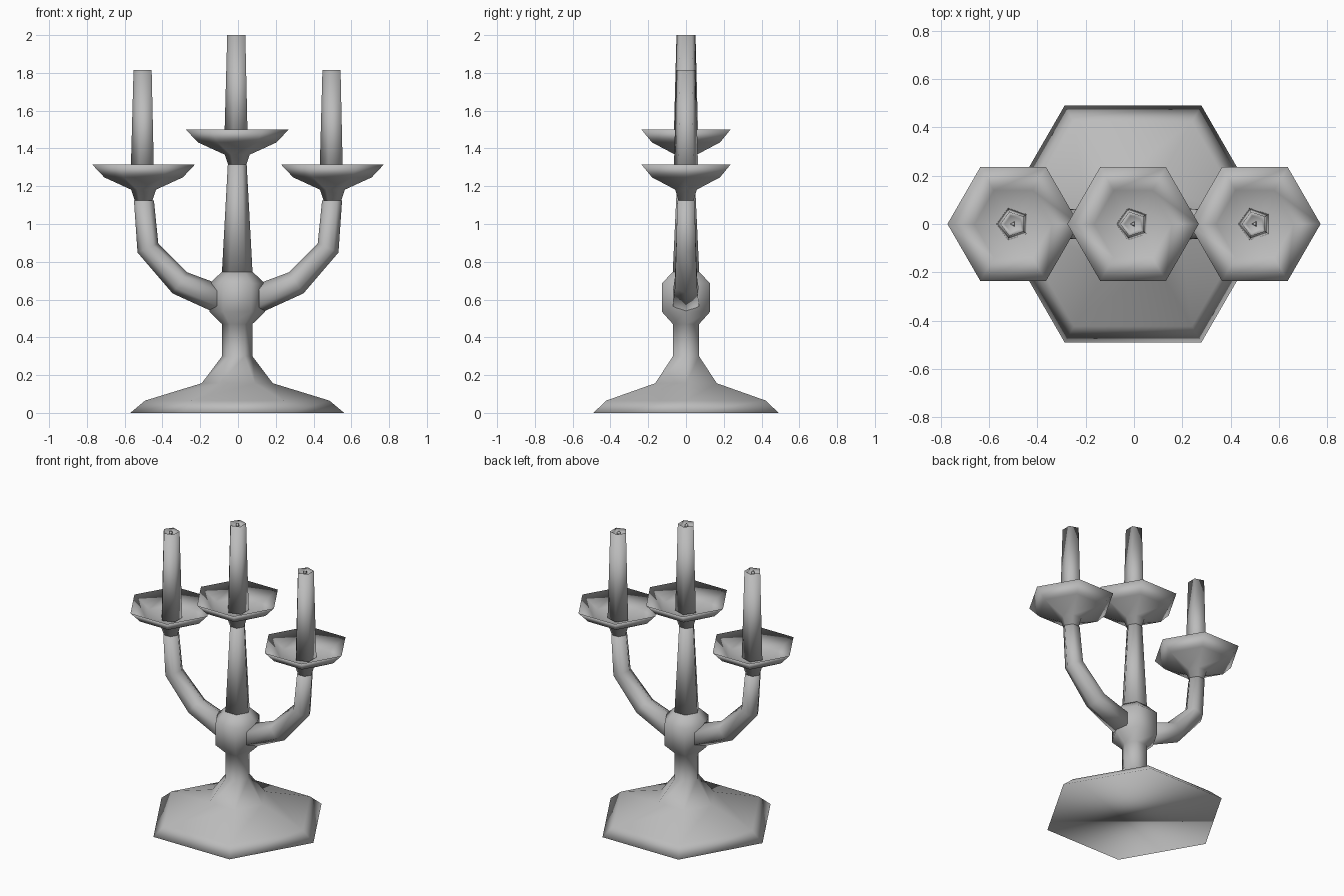
import bpy, bmesh, math
from mathutils import Vector

if "Cube" in bpy.data.objects:
    bpy.data.objects.remove(bpy.data.objects["Cube"])

metal = bpy.data.materials.new("grey")
metal.diffuse_color = (0.5, 0.5, 0.5, 1)
metal.use_nodes = True
metal.node_tree.nodes["Principled BSDF"].inputs["Base Color"].default_value = metal.diffuse_color


def skin_rings(name, rings):
    """Join rings of points into a closed, smooth-shaded tube."""
    bm = bmesh.new()
    loops = [[bm.verts.new(p) for p in ring] for ring in rings]
    n = len(loops[0])
    for a, b in zip(loops, loops[1:]):
        for i in range(n):
            j = (i + 1) % n
            bm.faces.new((a[i], a[j], b[j], b[i]))
    bm.faces.new(loops[0])
    bm.faces.new(loops[-1])
    bmesh.ops.recalc_face_normals(bm, faces=bm.faces)
    for f in bm.faces:
        f.smooth = True
    me = bpy.data.meshes.new(name)
    bm.to_mesh(me)
    bm.free()
    me.materials.append(metal)
    ob = bpy.data.objects.new(name, me)
    bpy.context.collection.objects.link(ob)
    return ob


def lathe(name, x, z, sides, profile):
    """Turn a (radius, height) profile, with one corner on the -x side."""
    angles = [math.pi + math.tau * i / sides for i in range(sides)]
    return skin_rings(name, [[(x + r * math.cos(a), r * math.sin(a), z + h)
                              for a in angles] for r, h in profile])


def arm(name, side):
    """Hexagonal tube, tapering outwards from the hub to the bowl."""
    path = [(.11, .605, .08), (.307, .688, .068), (.477, .873, .06), (.498, 1.125, .053)]
    pts = [Vector((x * side, 0, z)) for x, z, r in path]
    rings = []
    for k, p in enumerate(pts):
        d_in = (p - pts[k - 1]).normalized() if k else Vector((side, 0, 0))
        d_out = (pts[k + 1] - p).normalized() if k < 3 else Vector((0, 0, 1))
        if k == 0:
            d_out = d_in
        if k == 3:
            d_in = d_out
        t = (d_in + d_out).normalized()
        across = Vector((-t.z, 0, t.x))
        r = path[k][2]
        rings.append([p + across * r * math.cos(a) + Vector((0, r * math.sin(a), 0))
                      for a in (math.tau * i / 6 for i in range(6))])
    return skin_rings(name, rings)


CENTRE = -0.004

# Foot, stem and hub in one turned piece
lathe("foot_and_hub", CENTRE, 0, 6, [
    (.566, 0), (.488, .065), (.188, .157), (.08, .30), (.08, .47),
    (.147, .535), (.147, .685), (.08, .748)])

# Centre column
lathe("centre_column", CENTRE, 0, 6, [(.081, .745), (.05, 1.315)])

# Curved side arms
arm("left_arm", -1)
arm("right_arm", 1)

# Bowl, candle and wick on each support
for label, x, z in (("left", -.5, 1.122), ("centre", CENTRE, 1.307), ("right", .5, 1.122)):
    lathe(label + "_bowl", x, z, 6, [
        (.046, 0), (.066, .06), (.208, .125), (.272, .193), (.16, .125), (.07, .105)])
    lathe(label + "_candle", x, z, 5, [
        (.069, .11), (.053, .693), (.036, .675)])
    lathe(label + "_wick", x, z, 3, [(.013, .67), (.011, .69)])
